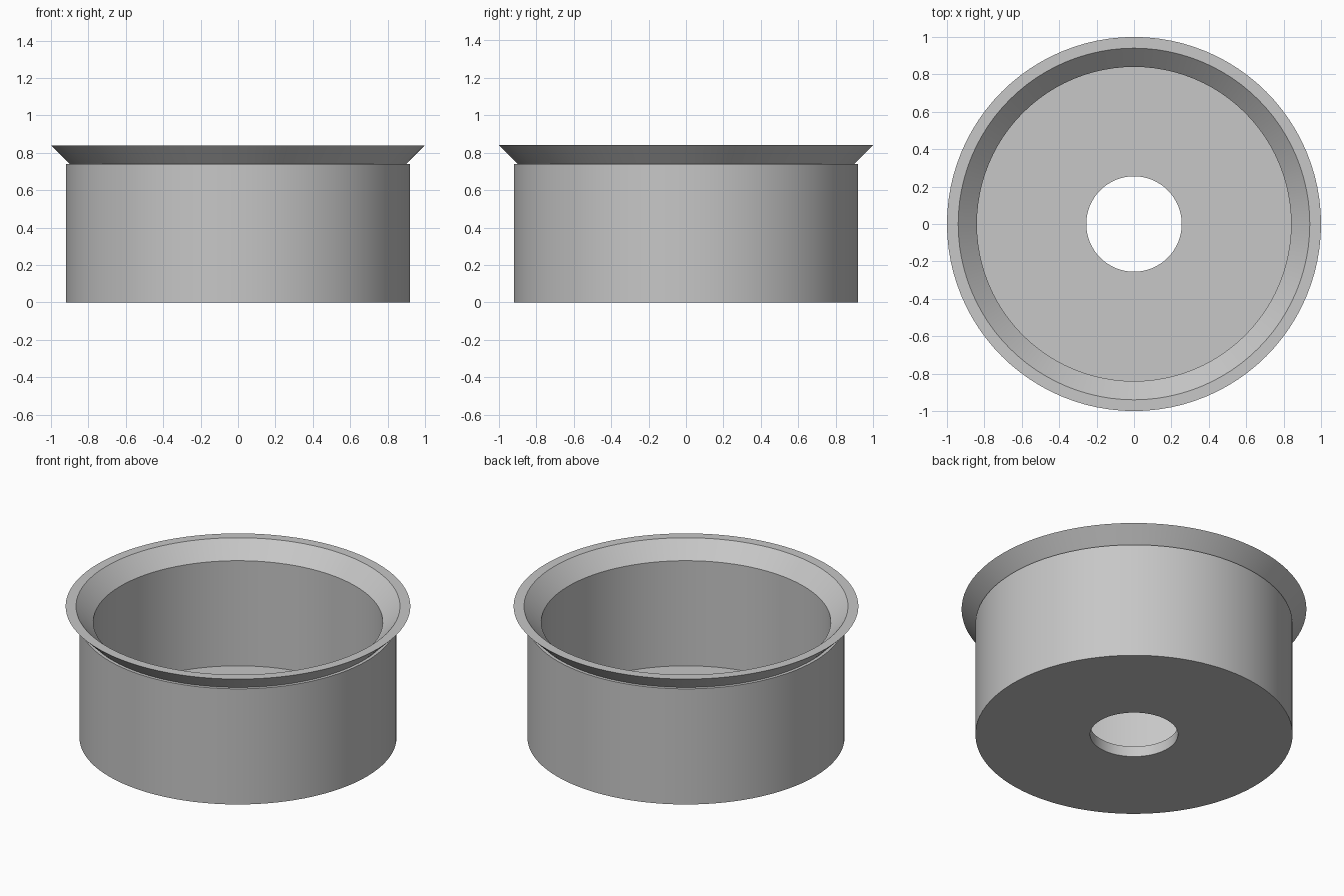
import bpy
import bmesh
import math
from mathutils import Vector

cube = bpy.data.objects.get("Cube")
if cube:
    bpy.data.objects.remove(cube, do_unlink=True)

SEGMENTS = 96

# Main dimensions
HOLE_R, INNER_R, OUTER_R = 0.255, 0.84, 0.92
FLOOR_Z, WALL_Z, TOP_Z = 0.067, 0.74, 0.84
FLARE = TOP_Z - WALL_Z
NECK_R, RIM_R = 0.90, 1.0

grey = bpy.data.materials.new("plain_grey")
grey.use_nodes = True
colour = (0.57, 0.57, 0.57, 1.0)
grey.diffuse_color = colour
grey.node_tree.nodes["Principled BSDF"].inputs["Base Color"].default_value = colour


def lathe(name, profile, material):
    """Spin a closed (radius, height) profile around the z axis."""
    bm = bmesh.new()
    verts = [bm.verts.new((r, 0, z)) for r, z in profile]
    edges = [bm.edges.new((v, verts[i - 1])) for i, v in enumerate(verts)]
    bmesh.ops.spin(bm, geom=verts + edges, cent=Vector(), axis=Vector((0, 0, 1)),
                   angle=math.tau, steps=SEGMENTS, use_merge=True)
    bmesh.ops.remove_doubles(bm, verts=bm.verts, dist=1e-4)
    bmesh.ops.recalc_face_normals(bm, faces=bm.faces)
    mesh = bpy.data.meshes.new(name)
    bm.to_mesh(mesh)
    bm.free()
    mesh.materials.append(material)
    obj = bpy.data.objects.new(name, mesh)
    bpy.context.collection.objects.link(obj)
    bpy.ops.object.select_all(action="DESELECT")
    obj.select_set(True)
    bpy.context.view_layer.objects.active = obj
    bpy.ops.object.shade_smooth_by_angle(angle=math.radians(30))
    return obj


# Cup with a drilled floor, straight wall and flared rim
lathe("flared_cup", [
    (HOLE_R, 0), (OUTER_R, 0),
    (OUTER_R, WALL_Z), (NECK_R, WALL_Z),
    (RIM_R, TOP_Z), (INNER_R + FLARE, TOP_Z),
    (INNER_R, WALL_Z), (INNER_R, FLOOR_Z),
    (HOLE_R, FLOOR_Z),
], grey)
